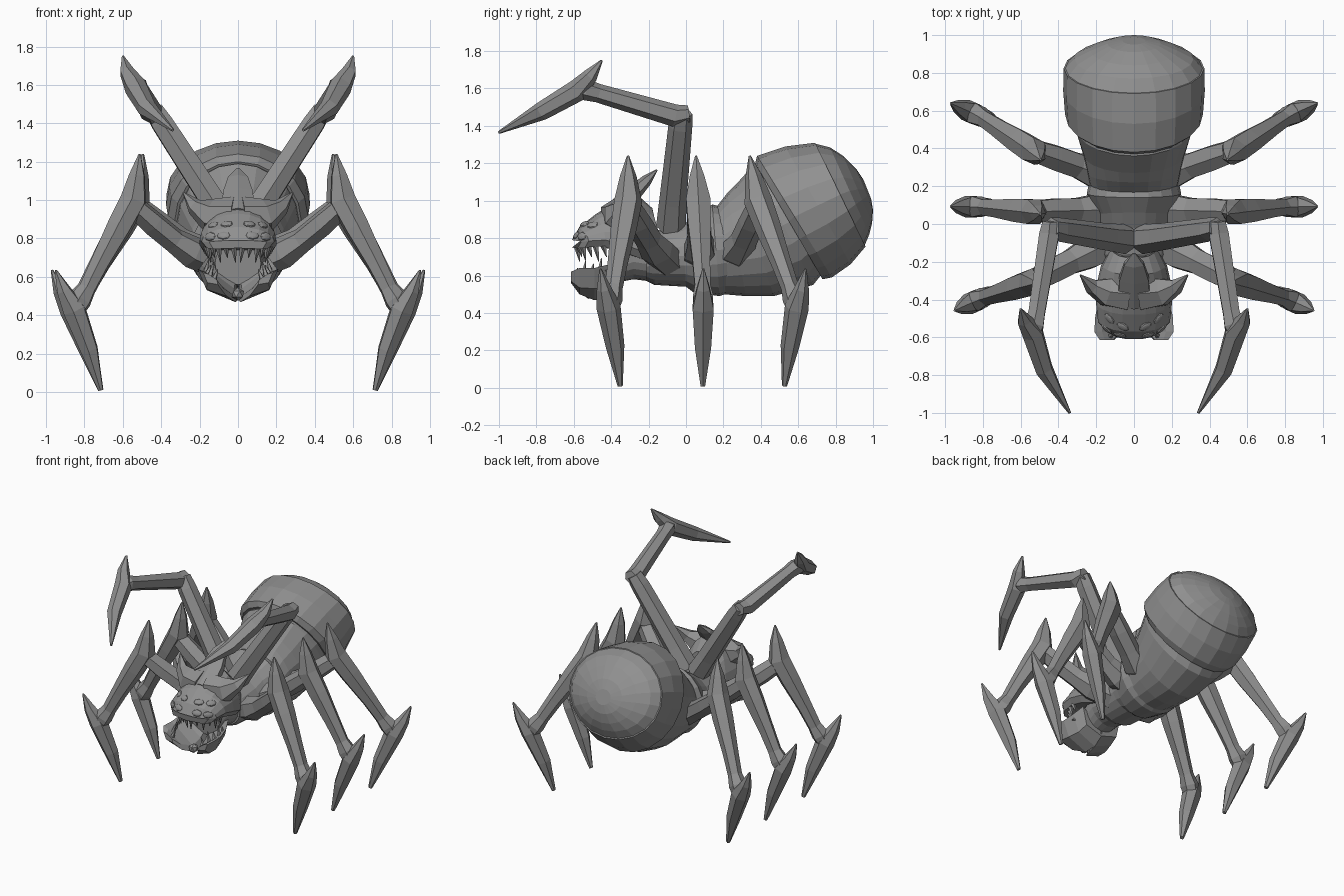
import bpy
import bmesh
import math
from mathutils import Vector, Matrix
from mathutils.bvhtree import BVHTree

default_cube = bpy.data.objects.get("Cube")
if default_cube:
    bpy.data.objects.remove(default_cube, do_unlink=True)

# One mid grey for the whole creature
grey = bpy.data.materials.new("grey_chitin")
grey.use_nodes = True
shell_colour = (0.28, 0.28, 0.28, 1)
grey.diffuse_color = shell_colour
grey.node_tree.nodes["Principled BSDF"].inputs["Base Color"].default_value = shell_colour


def finish(name, bm, mirrored=False):
    """Turn a bmesh into a flat shaded object, optionally mirrored across x."""
    bmesh.ops.recalc_face_normals(bm, faces=bm.faces)
    mesh = bpy.data.meshes.new(name)
    bm.to_mesh(mesh)
    bm.free()
    mesh.materials.append(grey)
    obj = bpy.data.objects.new(name, mesh)
    bpy.context.collection.objects.link(obj)
    if mirrored:
        modifier = obj.modifiers.new("Mirror", "MIRROR")
        modifier.use_mirror_merge = False


def loft(bm, rings):
    """Skin a list of equal-length point rings and close both ends."""
    loops = [[bm.verts.new(p) for p in ring] for ring in rings]
    for a, b in zip(loops, loops[1:]):
        for i in range(len(a)):
            j = (i + 1) % len(a)
            bm.faces.new((a[i], a[j], b[j], b[i]))
    bm.faces.new(loops[0])
    bm.faces.new(loops[-1])


def body_part(name, stations, sides=20):
    """Loft tilted ellipses; a station is top y, top z, bottom y, bottom z, half width."""
    rings = []
    for top_y, top_z, low_y, low_z, width in stations:
        top, low = Vector((0, top_y, top_z)), Vector((0, low_y, low_z))
        centre, up = (top + low) / 2, (top - low) / 2
        angles = [math.tau * i / sides for i in range(sides)]
        rings.append([centre + up * math.cos(a) + Vector((width * math.sin(a), 0, 0))
                      for a in angles])
    bm = bmesh.new()
    loft(bm, rings)
    finish(name, bm)


def add_limb(bm, path, side, flatten=1.0, sides=6):
    """Loft a faceted limb through (point, radius) pairs."""
    points = [Vector(p) for p, radius in path]
    rings = []
    for i, (point, (_, radius)) in enumerate(zip(points, path)):
        tangent = points[min(i + 1, len(points) - 1)] - points[max(i - 1, 0)]
        tangent.normalize()
        across = (side - tangent * side.dot(tangent)).normalized()
        up = tangent.cross(across)
        angles = [math.tau * k / sides for k in range(sides)]
        rings.append([point + up * radius * math.cos(a) + across * radius * flatten * math.sin(a)
                      for a in angles])
    loft(bm, rings)


def limb(name, path, side, flatten=1.0):
    bm = bmesh.new()
    add_limb(bm, path, side, flatten)
    finish(name, bm, mirrored=True)


# Thorax with its waist and the flared collar under the abdomen
body_part("throat", [
    (-.40, .78, -.38, .56, .12),
    (-.28, .85, -.28, .58, .14),
    (-.20, .83, -.20, .57, .15),
])
body_part("thorax", [
    (-.21, .80, -.21, .57, .16),
    (-.16, .84, -.17, .55, .18),
    (-.02, .87, .00, .54, .19),
    (.06, .92, .04, .51, .20),
    (.14, .98, .18, .49, .25),
    (.18, .97, .24, .51, .24),
])
body_part("abdomen_collar", [
    (.15, .95, .20, .50, .23),
    (.22, 1.04, .32, .49, .25),
    (.27, 1.09, .47, .49, .27),
    (.36, 1.19, .68, .55, .315),
    (.42, 1.19, .72, .60, .32),
])

# Abdomen shell and its domed rear plate
body_part("abdomen_shell", [
    (.37, 1.20, .73, .58, .33),
    (.38, 1.24, .78, .59, .365),
    (.53, 1.29, .88, .66, .375),
    (.69, 1.31, .96, .755, .372),
])
body_part("abdomen_cap", [
    (.69, 1.305, .955, .76, .365),
    (.77, 1.285, .98, .82, .315),
    (.84, 1.24, .995, .88, .23),
    (.91, 1.17, 1.0, .95, .14),
    (.95, 1.11, .99, 1.01, .06),
])

# Walking legs: one shared outline, swung forward or back, knees leaning forward
FEMUR = [(.03, .66, .08), (.20, .73, .085), (.30, .79, .066), (.42, .88, .066), (.53, .97, .058)]
TIBIA = [(.495, 1.24, .006), (.51, 1.13, .045), (.53, 1.0, .075), (.61, .86, .07),
         (.72, .67, .054), (.79, .54, .048), (.83, .48, .062), (.87, .41, .05)]
CLAW = [(.97, .635, .006), (.925, .53, .04), (.865, .43, .065), (.78, .22, .05), (.715, .01, .014)]
PARTS = (("femur", FEMUR, 1.12), ("tibia", TIBIA, 1.0), ("claw", CLAW, 1.0))
FOOT_X = .715
# Root y, swing, spread of the outline about the foot, forward lean of the knee
LEGS = {"front": (-.12, -.45, .92, .05), "middle": (.085, .01, 1, .035), "rear": (.30, .44, 1, .09)}

for place, (root_y, swing, spread, lean) in LEGS.items():
    side = Vector((-swing, 1, 0)).normalized()
    for part, outline, flatten in PARTS:
        path = []
        for x, z, radius in outline:
            x = FOOT_X + (x - FOOT_X) * spread
            rise = 0 if part == "claw" else max(z - .5, 0) / .75
            path.append(((x, root_y + swing * (x - .2) - lean * rise, z), radius))
        limb(f"{place}_leg_{part}", path, side, flatten)

# Raised arms with scythe claws
sideways = Vector((1, 0, 0))
limb("arm_upper", [((.045, -.08, .86), .08), ((.135, -.07, 1.0), .073),
                   ((.395, -.03, 1.40), .064), ((.44, -.02, 1.47), .055)], sideways)
limb("arm_fore", [((.445, .015, 1.465), .045), ((.45, -.06, 1.455), .06),
                  ((.515, -.47, 1.575), .05), ((.53, -.54, 1.595), .058),
                  ((.535, -.58, 1.60), .04)], sideways)
limb("arm_claw", [((.60, -.45, 1.75), .006), ((.58, -.51, 1.67), .04),
                  ((.535, -.58, 1.59), .06), ((.475, -.77, 1.48), .05),
                  ((.34, -1.0, 1.365), .008)], sideways)

# Head: domed top and a flatter palate, lofted from the neck to the lip
bm = bmesh.new()
rings = []
for y, top, low, width in [(-.18, .96, .68, .13), (-.27, 1.04, .69, .175), (-.38, .99, .73, .20),
                           (-.48, .93, .755, .20), (-.57, .86, .75, .19), (-.61, .79, .745, .15)]:
    arch = [math.pi * i / 10 for i in range(11)]
    brow = low + .035
    ring = [(width * math.cos(a), y + .05 * abs(math.cos(a)) ** 3,
             brow + (top - brow) * math.sin(a)) for a in arch]
    ring += [(-width * .85, y + .03, low), (0, y, low + .005), (width * .85, y + .03, low)]
    rings.append(ring)
loft(bm, rings)
bmesh.ops.recalc_face_normals(bm, faces=bm.faces)
head_surface = BVHTree.FromBMesh(bm)
finish("head", bm)

# Crest and swept side horns
bm = bmesh.new()
add_limb(bm, [((0, -.42, .92), .05), ((0, -.29, 1.03), .045),
              ((0, -.21, 1.11), .03), ((0, -.155, 1.165), .004)], sideways, flatten=2)
finish("crest_horn", bm)
limb("side_horn", [((.03, -.37, .91), .11), ((.15, -.36, .92), .09),
                   ((.225, -.33, .965), .045), ((.285, -.27, 1.04), .004)],
     Vector((0, 1, 0)), flatten=.9)

# Eyes sit on the face, four on each side
bm = bmesh.new()
for x, z in ((.06, .875), (.13, .87), (.075, .815), (.145, .81)):
    hit, normal, _, _ = head_surface.ray_cast(Vector((x, -2, z)), Vector((0, 1, 0)))
    if hit is None:
        continue
    turn = normal.to_track_quat("Z", "Y").to_matrix().to_4x4()
    squash = Matrix.Diagonal((.035, .024, .011, 1))
    bmesh.ops.create_uvsphere(bm, u_segments=8, v_segments=6, radius=1,
                              matrix=Matrix.Translation(hit) @ turn @ squash)
finish("eyes", bm, mirrored=True)

# Lower jaw made of two mandibles parting in front of the chin
bm = bmesh.new()
sections = {
    -.34: [(.16, .70), (.11, .66), (.01, .60), (.0, .53), (.13, .57)],
    -.41: [(.19, .66), (.14, .63), (.02, .54), (.0, .48), (.14, .54)],
    -.49: [(.205, .64), (.165, .62), (.03, .51), (.012, .468), (.16, .53)],
    -.57: [(.21, .64), (.17, .625), (.075, .54), (.06, .50), (.165, .535)],
    -.615: [(.18, .62), (.155, .615), (.11, .585), (.105, .56), (.16, .57)],
}
loft(bm, [[(x, y, z) for x, z in outline] for y, outline in sections.items()])
finish("mandible", bm, mirrored=True)

bm = bmesh.new()
bmesh.ops.create_icosphere(bm, subdivisions=1, radius=.035,
                           matrix=Matrix.Translation((0, -.52, .51)))
finish("chin", bm)

# Teeth: a curved row under the lip and a row on each mandible
bm = bmesh.new()
for i in range(6):
    a = math.radians(8 + 15 * i)
    root = Vector((.165 * math.sin(a), -.42 - .165 * math.cos(a), .76))
    length = .06 if i % 2 else .085
    tip = root + Vector((-.01, .015, -length))
    add_limb(bm, [(root, .018), (tip, .002)], sideways, sides=5)
finish("upper_teeth", bm, mirrored=True)

bm = bmesh.new()
for i in range(5):
    t = i / 4
    root = Vector((.175 - .05 * t ** 2, -.42 - .17 * t, .62 - .03 * t ** 2))
    tip = root + Vector((-.02, .01, .075 if i % 2 else .05))
    add_limb(bm, [(root, .016), (tip, .002)], sideways, sides=5)
finish("lower_teeth", bm, mirrored=True)
